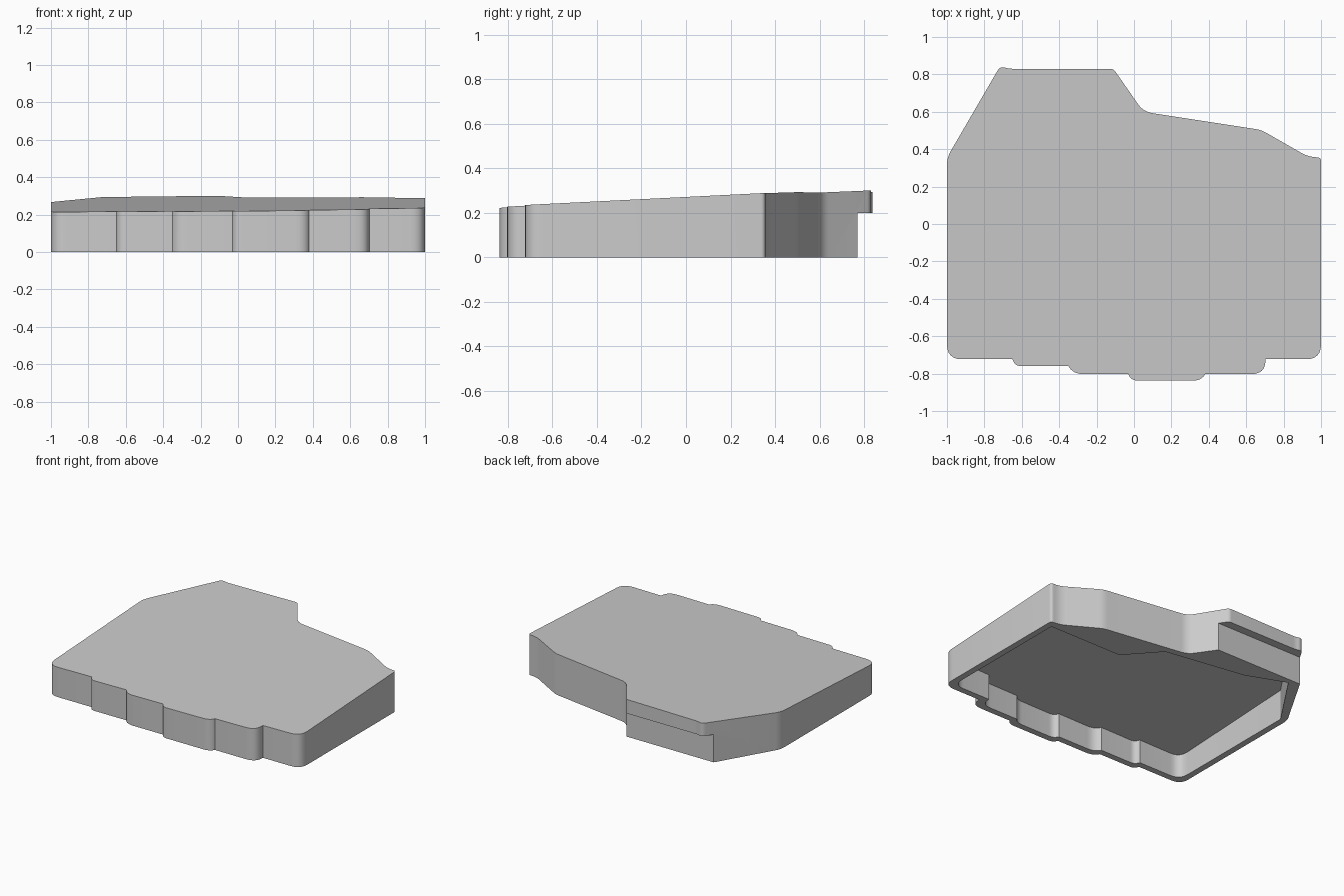
import bpy, bmesh, math
from mathutils import Vector

cube = bpy.data.objects.get("Cube")
if cube:
    bpy.data.objects.remove(cube, do_unlink=True)

grey = bpy.data.materials.new("plain_grey")
grey.use_nodes = True
grey.diffuse_color = (0.6, 0.6, 0.6, 1)
grey.node_tree.nodes["Principled BSDF"].inputs["Base Color"].default_value = grey.diffuse_color


def top_height(p):
    # the lid is one gently tilted plane
    return 0.26 + 0.011 * p.x + 0.05 * p.y


def rounded(corners, steps=6):
    # replace each corner (x, y, radius) by a short curve
    out = []
    n = len(corners)
    for i, (x, y, r) in enumerate(corners):
        p = Vector((x, y))
        if r == 0:
            out.append(p)
            continue
        ends = []
        for j in (i - 1, (i + 1) % n):
            d = Vector(corners[j][:2]) - p
            ends.append(p + d.normalized() * min(r, d.length * 0.9))
        a, b = ends
        for k in range(steps + 1):
            t = k / steps
            out.append(a * (1 - t) ** 2 + p * 2 * t * (1 - t) + b * t * t)
    return out


def inset(corners, d):
    # move every edge of a counter-clockwise outline inward by d
    out = []
    n = len(corners)
    for i, (x, y, r) in enumerate(corners):
        p = Vector((x, y))
        e1 = (p - Vector(corners[i - 1][:2])).normalized()
        e2 = (Vector(corners[(i + 1) % n][:2]) - p).normalized()
        n1, n2 = Vector((-e1.y, e1.x)), Vector((-e2.y, e2.x))
        q = p + (n1 + n2) * d / (1 + n1.dot(n2))
        out.append((q.x, q.y, r))
    return out


def prism(name, points, low, high):
    # upright prism with a top that follows the function high
    bm = bmesh.new()
    bottom = [bm.verts.new((p.x, p.y, low)) for p in points]
    top = [bm.verts.new((p.x, p.y, high(p))) for p in points]
    bm.faces.new(bottom[::-1])
    bm.faces.new(top)
    for i in range(len(points)):
        j = (i + 1) % len(points)
        bm.faces.new((bottom[i], bottom[j], top[j], top[i]))
    bmesh.ops.recalc_face_normals(bm, faces=bm.faces)
    mesh = bpy.data.meshes.new(name)
    bm.to_mesh(mesh)
    bm.free()
    mesh.materials.append(grey)
    ob = bpy.data.objects.new(name, mesh)
    bpy.context.collection.objects.link(ob)
    return ob


def cut(target, cutter):
    # subtract the cutter for good, then discard it
    m = target.modifiers.new(cutter.name, 'BOOLEAN')
    m.operation = 'DIFFERENCE'
    m.solver = 'EXACT'
    m.object = cutter
    bpy.context.view_layer.objects.active = target
    bpy.ops.object.modifier_apply(modifier=m.name)
    bpy.data.objects.remove(cutter, do_unlink=True)


# stepped front edge, from left wall to right wall
front = [(-1, -0.723, 0.08), (-0.65, -0.723, 0), (-0.637, -0.76, 0.035),
         (-0.35, -0.76, 0), (-0.325, -0.803, 0.06), (-0.03, -0.803, 0),
         (-0.015, -0.838, 0.04), (0.36, -0.838, 0.05), (0.38, -0.803, 0),
         (0.703, -0.803, 0.08), (0.703, -0.723, 0), (1, -0.723, 0.08)]
# angled back edge
back = [(1, 0.355, 0.02), (0.93, 0.36, 0.04), (0.68, 0.503, 0.03),
        (0.05, 0.60, 0.05), (-0.11, 0.83, 0.02), (-0.67, 0.83, 0.02),
        (-0.715, 0.845, 0.03), (-1, 0.355, 0.04)]

shell = prism("shell", rounded(front + back), 0, top_height)

# hollow underside, with a thicker rim along the back
inner_front = inset(front + back, 0.045)[:len(front)]
inner_back = [(0.955, 0.305, 0), (0.38, 0.305, 0), (0.18, 0.53, 0),
              (-0.41, 0.625, 0), (-0.69, 0.735, 0), (-0.955, 0.34, 0)]
cut(shell, prism("cavity_cutter", rounded(inner_front + inner_back), -0.1,
                 lambda p: top_height(p) - 0.05))

# overhanging lip along the back
lip_area = [Vector(c) for c in ((-1.2, 0.77), (0.3, 0.77), (0.3, 1), (-1.2, 1))]
cut(shell, prism("lip_cutter", lip_area, -0.1, lambda p: 0.2))

# smooth the rounded corners, keep the rest crisp
bpy.ops.object.select_all(action='DESELECT')
shell.select_set(True)
bpy.context.view_layer.objects.active = shell
bpy.ops.object.shade_smooth_by_angle(angle=math.radians(30))
